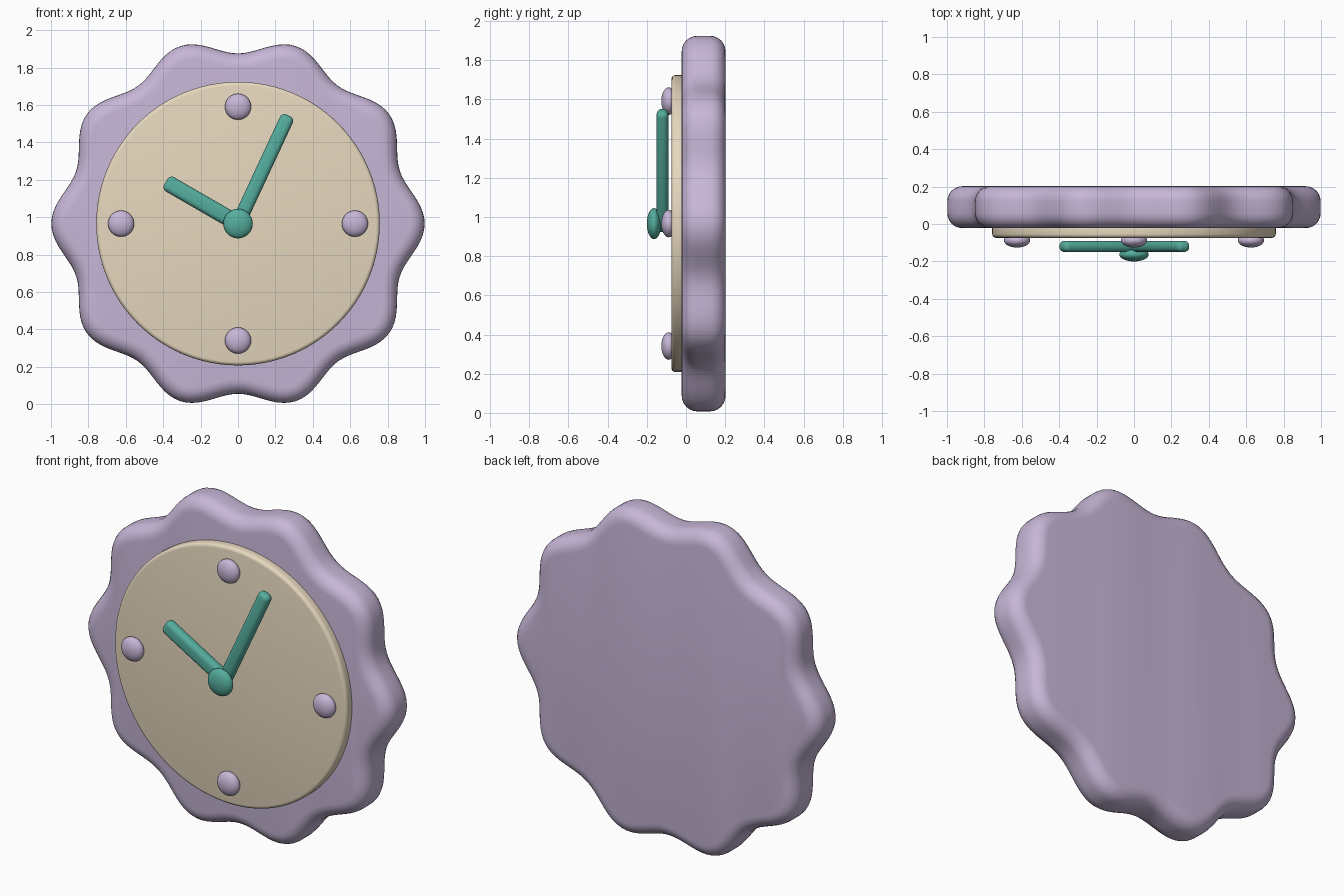
import bpy, bmesh, math
from mathutils import Matrix, Vector

if "Cube" in bpy.data.objects:
    bpy.data.objects.remove(bpy.data.objects["Cube"])

ZC = 0.966  # height of the clock centre


def material(name, rgb):
    m = bpy.data.materials.new(name)
    m.diffuse_color = (*rgb, 1)
    m.use_nodes = True
    m.node_tree.nodes["Principled BSDF"].inputs["Base Color"].default_value = m.diffuse_color
    return m


LILAC = material("lilac", (0.57, 0.47, 0.68))
CREAM = material("cream", (0.80, 0.69, 0.52))
TEAL = material("teal", (0.09, 0.42, 0.34))


def finish(name, bm, mat, angle=40):
    bmesh.ops.recalc_face_normals(bm, faces=bm.faces[:])
    me = bpy.data.meshes.new(name)
    bm.to_mesh(me)
    bm.free()
    me.materials.append(mat)
    ob = bpy.data.objects.new(name, me)
    bpy.context.collection.objects.link(ob)
    bpy.ops.object.select_all(action='DESELECT')
    ob.select_set(True)
    bpy.context.view_layer.objects.active = ob
    bpy.ops.object.shade_smooth_by_angle(angle=math.radians(angle))
    return ob


def rounded_slab(name, radius, slope, front, back, bevel, mat, n=200, steps=6):
    """Slab with outline radius(t), its rims rounded by insetting along the outline normal."""
    arc = [math.radians(90 * i / steps) for i in range(steps + 1)]
    profile = [(bevel * (1 - math.sin(a)), front + bevel * (1 - math.cos(a))) for a in arc]
    profile += [(bevel * (1 - math.cos(a)), back - bevel * (1 - math.sin(a))) for a in arc]
    bm = bmesh.new()
    rings = []
    for inset, y in profile:
        ring = []
        for i in range(n):
            t = 2 * math.pi * i / n
            r, d = radius(t), slope(t)
            c, s = math.cos(t), math.sin(t)
            normal = Vector((d * s + r * c, r * s - d * c)).normalized()
            p = Vector((r * c, r * s)) - normal * inset
            ring.append(bm.verts.new((p.x, y, ZC + p.y)))
        rings.append(ring)
    for a, b in zip(rings, rings[1:]):
        for i in range(n):
            j = (i + 1) % n
            bm.faces.new((a[i], a[j], b[j], b[i]))
    bm.faces.new(rings[0])
    bm.faces.new(rings[-1])
    return finish(name, bm, mat)


def button(name, x, y, z, radius, depth, mat):
    bm = bmesh.new()
    bmesh.ops.create_uvsphere(bm, u_segments=32, v_segments=16, radius=1)
    bmesh.ops.transform(bm, verts=bm.verts[:], matrix=Matrix.Translation((x, y, z))
                        @ Matrix.Diagonal((radius, depth, radius, 1))
                        @ Matrix.Rotation(math.pi / 2, 4, 'X'))
    return finish(name, bm, mat, 60)


def hand(name, degrees, length, width):
    tail = 0.03
    bm = bmesh.new()
    bmesh.ops.create_cube(bm, size=1)
    bmesh.ops.scale(bm, verts=bm.verts[:], vec=(width, 0.06, length + tail))
    bmesh.ops.bevel(bm, geom=bm.edges[:], offset=0.027, segments=5, profile=0.5, affect='EDGES')
    bmesh.ops.transform(bm, verts=bm.verts[:], matrix=Matrix.Translation((0, -0.12, ZC))
                        @ Matrix.Rotation(math.radians(degrees), 4, 'Y')
                        @ Matrix.Translation((0, 0, (length - tail) / 2)))
    return finish(name, bm, TEAL)


# scalloped body with ten lobes
rounded_slab("scalloped_body", lambda t: 0.954 + 0.044 * math.cos(10 * t),
             lambda t: -0.44 * math.sin(10 * t), -0.022, 0.202, 0.08, LILAC)

# round dial plate
rounded_slab("dial", lambda t: 0.758, lambda t: 0, -0.074, 0.0, 0.02, CREAM, n=96, steps=4)

# four hour markers
for i in range(4):
    a = i * math.pi / 2
    button(f"hour_marker_{i + 1}", 0.625 * math.sin(a), -0.088, ZC + 0.625 * math.cos(a),
           0.07, 0.038, LILAC)

# hands and centre hub
hand("minute_hand", 25, 0.638, 0.076)
hand("hour_hand", -60, 0.446, 0.088)
button("centre_hub", 0, -0.163, ZC, 0.079, 0.037, TEAL)
